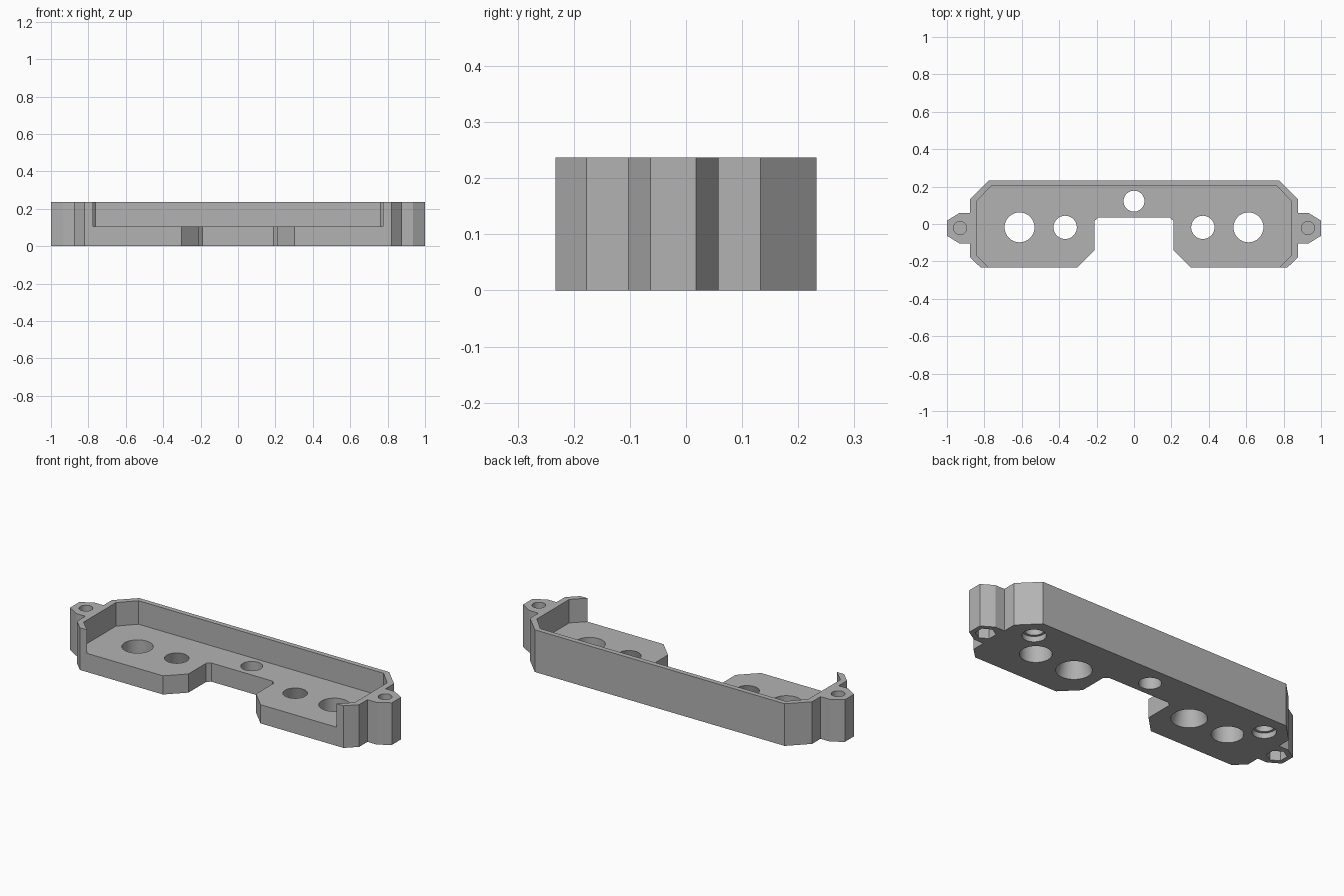
import bpy, bmesh, math

if "Cube" in bpy.data.objects:
    bpy.data.objects.remove(bpy.data.objects["Cube"], do_unlink=True)

grey = bpy.data.materials.new("plain grey")
grey.use_nodes = True
colour = (0.45, 0.45, 0.45, 1)
grey.diffuse_color = colour
grey.node_tree.nodes["Principled BSDF"].inputs["Base Color"].default_value = colour

HEIGHT, FLOOR = 0.237, 0.105
EAR_X, EAR_Y = 0.93, -0.022


def add_object(name, bm):
    bmesh.ops.recalc_face_normals(bm, faces=bm.faces)
    mesh = bpy.data.meshes.new(name)
    bm.to_mesh(mesh)
    bm.free()
    mesh.materials.append(grey)
    obj = bpy.data.objects.new(name, mesh)
    bpy.context.collection.objects.link(obj)
    return obj


def mirrored_prism(name, half, z0, z1):
    """Extrude an outline whose right half is given; the left half mirrors it."""
    outline = half + [(-x, y) for x, y in reversed(half)]
    bm = bmesh.new()
    face = bm.faces.new([bm.verts.new((x, y, z0)) for x, y in outline])
    top = bmesh.ops.extrude_face_region(bm, geom=[face])["geom"]
    verts = [v for v in top if isinstance(v, bmesh.types.BMVert)]
    bmesh.ops.translate(bm, verts=verts, vec=(0, 0, z1 - z0))
    return add_object(name, bm)


def bore(name, x, y, z0, z1, r0, r1=None, sides=48):
    """Round, tapered or hexagonal cutter between two heights."""
    bm = bmesh.new()
    bmesh.ops.create_cone(bm, cap_ends=True, segments=sides, radius1=r0,
                          radius2=r0 if r1 is None else r1, depth=z1 - z0)
    bmesh.ops.translate(bm, verts=bm.verts, vec=(x, y, (z0 + z1) / 2))
    return add_object(name, bm)


def cut(target, cutter):
    cutter.hide_render = True
    mod = target.modifiers.new(cutter.name, 'BOOLEAN')
    mod.operation, mod.solver, mod.object = 'DIFFERENCE', 'EXACT', cutter
    bpy.context.view_layer.objects.active = target
    bpy.ops.object.modifier_apply(modifier=mod.name)
    bpy.data.objects.remove(cutter, do_unlink=True)


# Tray outline: notch, chamfered body, screw ear, back edge
tray = mirrored_prism("tray_body", [
    (0.19, 0.035), (0.21, 0.018), (0.21, -0.14), (0.303, -0.233),
    (0.82, -0.233), (0.877, -0.177), (0.877, -0.103), (0.935, -0.103),
    (1.0, -0.063), (1.0, 0.018), (0.935, 0.058), (0.877, 0.058),
    (0.877, 0.133), (0.777, 0.233)], 0, HEIGHT)

# Cavity, open at the front
cut(tray, mirrored_prism("cavity_cutter", [
    (0.775, -0.3), (0.775, -0.233), (0.843, -0.167),
    (0.843, 0.12), (0.762, 0.205)], FLOOR, HEIGHT + 0.1))

# Centre hole
cut(tray, bore("centre_hole", 0, 0.122, -0.05, 0.2, 0.056))

for side in (-1, 1):
    # Straight outer holes and tapered inner holes
    cut(tray, bore("outer_hole", side * 0.612, -0.018, -0.05, 0.2, 0.08))
    cut(tray, bore("inner_hole", side * 0.368, -0.018, -0.0005, FLOOR + 0.001, 0.09, 0.062))
    # Stepped blind recesses underneath
    cut(tray, bore("recess_mouth", side * 0.735, 0.115, -0.05, 0.03, 0.06))
    cut(tray, bore("recess_core", side * 0.735, 0.115, -0.05, 0.085, 0.047))
    # Ear screw hole above, hexagonal nut pocket below
    cut(tray, bore("ear_hole", side * EAR_X, EAR_Y, 0.1, 0.3, 0.035, sides=32))
    cut(tray, bore("nut_pocket", side * EAR_X, EAR_Y, -0.05, 0.085, 0.052, sides=6))

# Smooth the bores, keep edges sharp
bpy.ops.object.select_all(action='DESELECT')
tray.select_set(True)
bpy.context.view_layer.objects.active = tray
bpy.ops.object.shade_smooth_by_angle(angle=math.radians(25))
